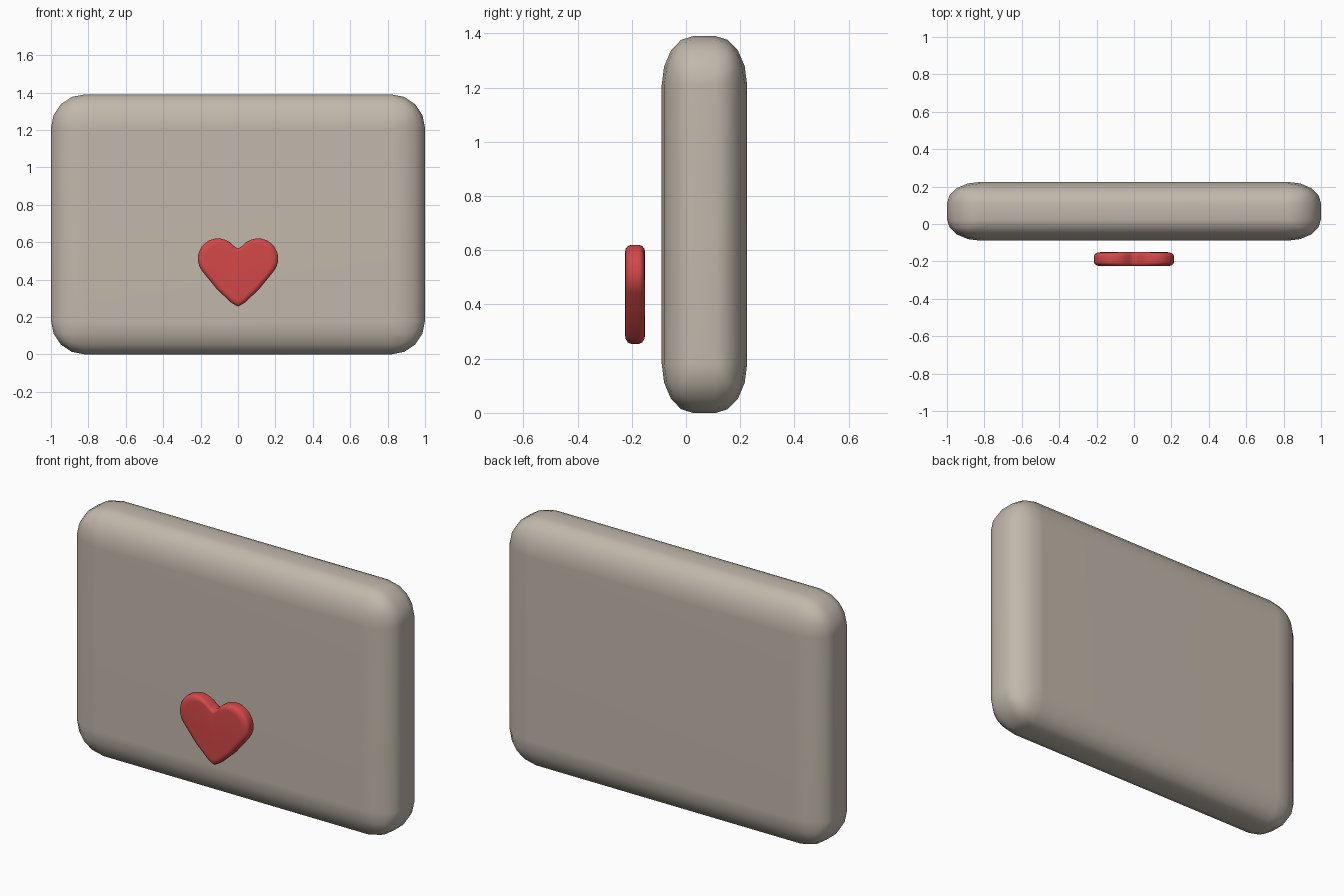
import bpy, bmesh, math
from mathutils import Vector

old = bpy.data.objects.get("Cube")
if old:
    bpy.data.objects.remove(old, do_unlink=True)


def material(name, rgb):
    mat = bpy.data.materials.new(name)
    mat.use_nodes = True
    mat.diffuse_color = (*rgb, 1)
    bsdf = next(n for n in mat.node_tree.nodes if n.type == 'BSDF_PRINCIPLED')
    bsdf.inputs["Base Color"].default_value = (*rgb, 1)
    return mat


def finish(bm, name, mat):
    bmesh.ops.recalc_face_normals(bm, faces=bm.faces)
    for face in bm.faces:
        face.smooth = True
    mesh = bpy.data.meshes.new(name)
    bm.to_mesh(mesh)
    bm.free()
    mesh.materials.append(mat)
    obj = bpy.data.objects.new(name, mesh)
    bpy.context.collection.objects.link(obj)
    obj.modifiers.new("Even shading", 'WEIGHTED_NORMAL').keep_sharp = True
    return obj


# Cushion slab: bevelled as a thicker box, then squashed for elliptical edges
radius, squash, depth = 0.18, 0.64, 0.315
bm = bmesh.new()
bmesh.ops.create_cube(bm, size=1)
bmesh.ops.scale(bm, vec=(2, depth / squash, 1.39), verts=bm.verts)
bmesh.ops.bevel(bm, geom=bm.edges[:], offset=radius, segments=4,
                profile=0.5, affect='EDGES')
bmesh.ops.scale(bm, vec=(1, squash, 1), verts=bm.verts)
bmesh.ops.translate(bm, vec=(0, 0.068, 0.695), verts=bm.verts)
finish(bm, "cushion_body", material("warm grey", (0.54, 0.48, 0.41)))

# Heart outline: one lobe arc from the notch round to the lower side, then the tip
lobe_x, lobe_z, lobe_r = 0.107, 0.512, 0.108
half = [Vector((0, 0.565))]
for i in range(13):
    a = math.radians(140 - i * 15)
    half.append(Vector((lobe_x + lobe_r * math.cos(a), lobe_z + lobe_r * math.sin(a))))
half += [Vector((0.11, 0.345)), Vector((0.035, 0.275)), Vector((0, 0.255))]
outline = half + [Vector((-p.x, p.y)) for p in reversed(half[1:-1])]

# Heart: stacked outlines shrinking towards both rounded faces
bm = bmesh.new()
centre, mid_y, half_depth, edge = Vector((0, 0.46)), -0.188, 0.0375, 0.035
steps = [-90, -60, -30, 0]
rings = []
for side in (-1, 1):
    for deg in (steps if side < 0 else [-d for d in reversed(steps)]):
        a = math.radians(deg)
        scale = 1 - edge / 0.2 * (1 - math.cos(a))
        y = mid_y + side * (half_depth - 0.022) + 0.022 * math.sin(a)
        pts = [centre + (p - centre) * scale for p in outline]
        rings.append([bm.verts.new((p.x, y, p.y)) for p in pts])
count = len(outline)
for lower, upper in zip(rings, rings[1:]):
    for i in range(count):
        j = (i + 1) % count
        bm.faces.new((lower[i], lower[j], upper[j], upper[i]))
for ring in (rings[0], rings[-1]):
    y = ring[0].co.y
    hub = bm.verts.new((centre.x, y, centre.y))
    for i in range(count):
        bm.faces.new((ring[i], ring[(i + 1) % count], hub))
finish(bm, "heart", material("soft red", (0.66, 0.065, 0.065)))
